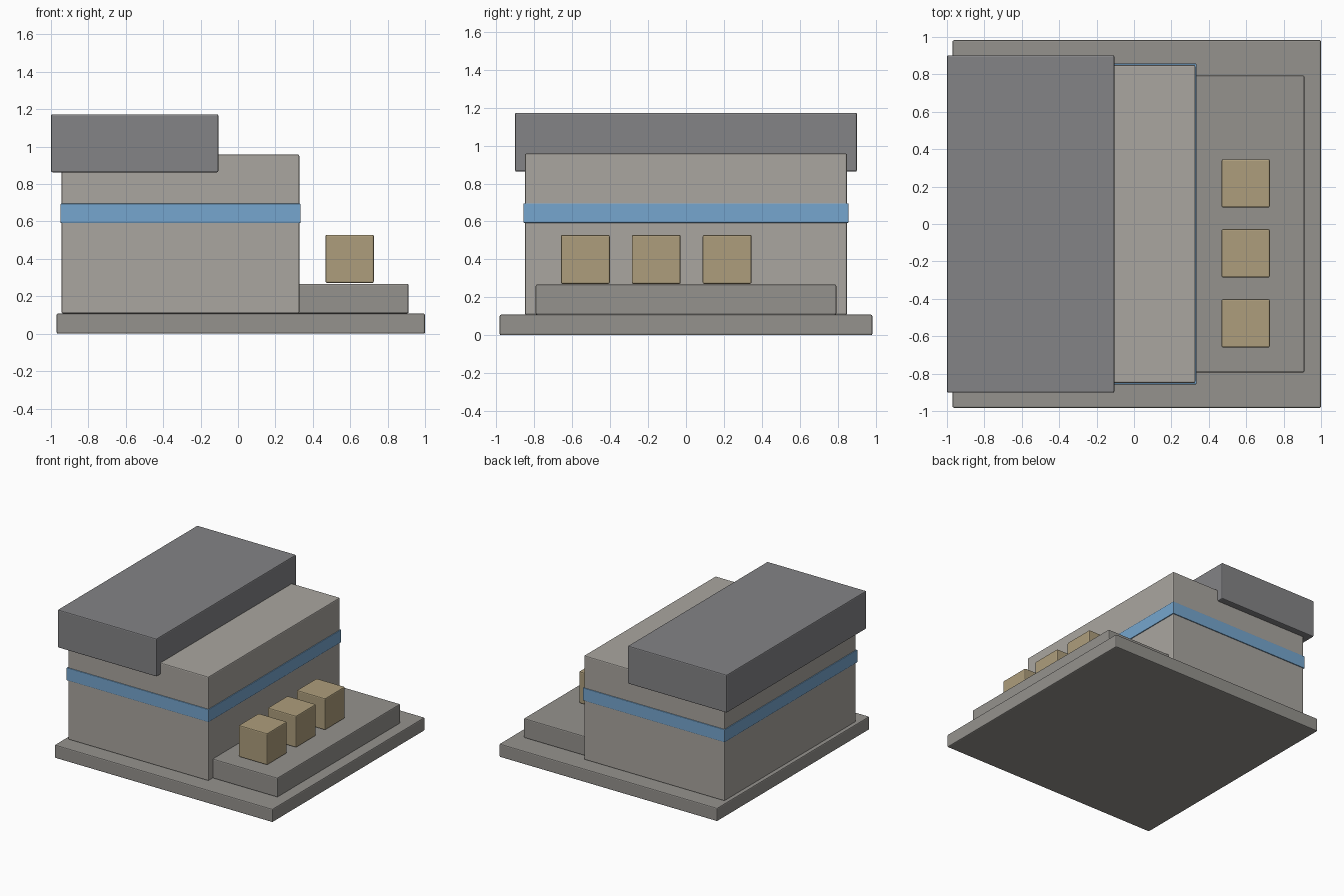
import bpy
import bmesh
from mathutils import Vector

if "Cube" in bpy.data.objects:
    bpy.data.objects.remove(bpy.data.objects["Cube"])


def material(name, color):
    mat = bpy.data.materials.new(name)
    mat.diffuse_color = (*color, 1)
    mat.use_nodes = True
    mat.node_tree.nodes["Principled BSDF"].inputs["Base Color"].default_value = mat.diffuse_color
    return mat


def box(name, x, y, z, mat, bevel=0.008):
    """Box from (min, max) ranges with a fine softened edge."""
    lo, hi = Vector((x[0], y[0], z[0])), Vector((x[1], y[1], z[1]))
    bm = bmesh.new()
    bmesh.ops.create_cube(bm, size=1)
    bmesh.ops.scale(bm, vec=hi - lo, verts=bm.verts)
    mesh = bpy.data.meshes.new(name)
    bm.to_mesh(mesh)
    bm.free()
    obj = bpy.data.objects.new(name, mesh)
    obj.location = (lo + hi) / 2
    bpy.context.collection.objects.link(obj)
    mesh.materials.append(mat)
    mod = obj.modifiers.new("edge_bevel", "BEVEL")
    mod.width = bevel
    mod.segments = 2
    return obj


concrete = material("concrete", (0.30, 0.29, 0.27))
wall = material("wall", (0.40, 0.38, 0.35))
dark = material("dark_roof", (0.23, 0.23, 0.24))
blue = material("blue_stripe", (0.18, 0.38, 0.62))
wood = material("crate_wood", (0.42, 0.34, 0.20))

# Ground slab
box("base_slab", (-0.97, 1.0), (-0.983, 0.983), (0, 0.108), concrete)

# Main building, its stripe and the overhanging roof block
box("building", (-0.943, 0.328), (-0.85, 0.85), (0.108, 0.958), wall)
box("stripe_band", (-0.95, 0.335), (-0.857, 0.857), (0.592, 0.695), blue, 0.004)
box("roof_block", (-1.0, -0.105), (-0.902, 0.902), (0.863, 1.173), dark)

# Loading dock on the right, with three crates
box("loading_dock", (0.29, 0.912), (-0.793, 0.793), (0.108, 0.267), concrete)
for i in range(3):
    cy = -0.531 + 0.374 * i
    box(f"crate_{i + 1}", (0.468, 0.726), (cy - 0.129, cy + 0.129),
        (0.271, 0.529), wood)
